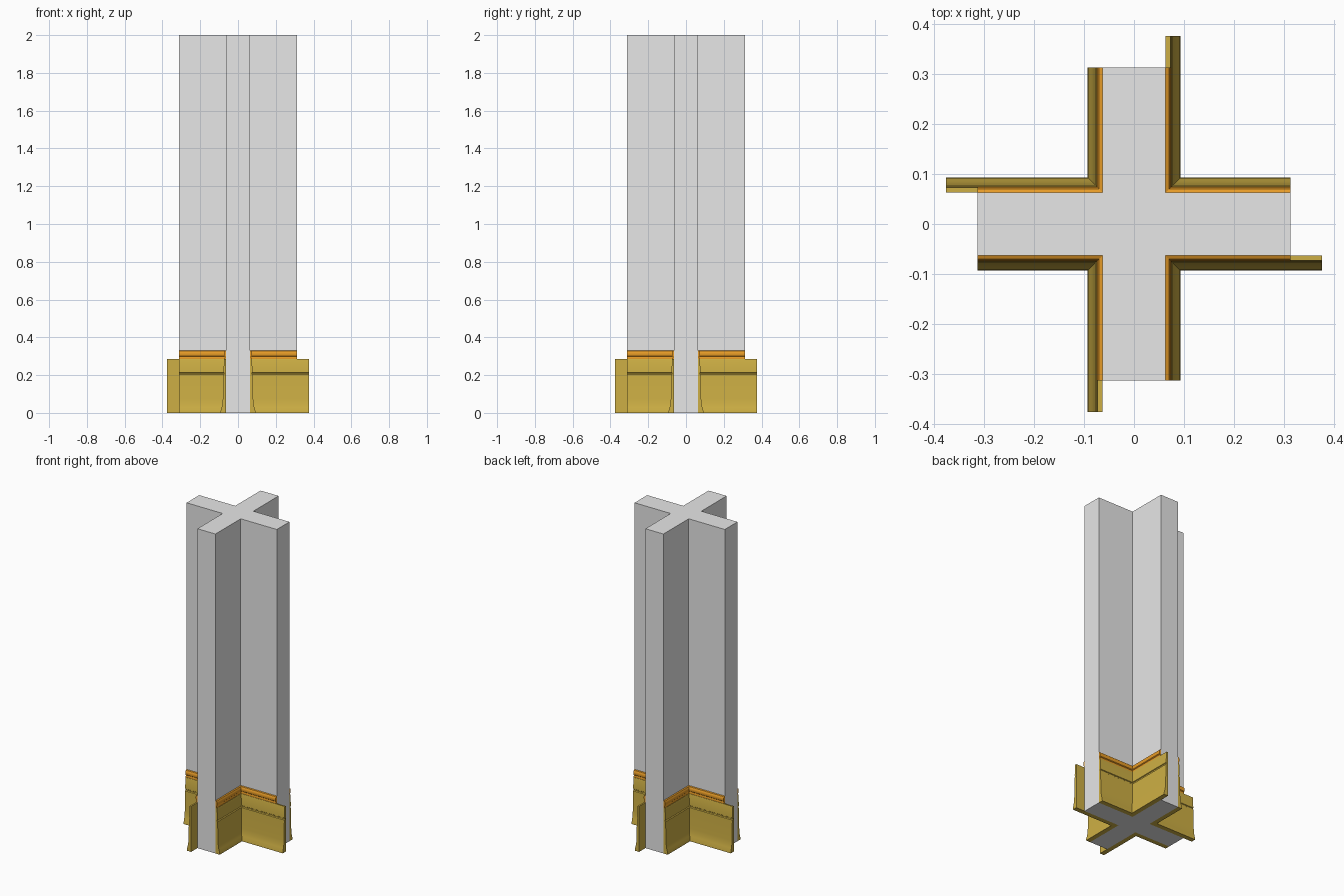
import bpy, bmesh, math
from mathutils import Matrix

if "Cube" in bpy.data.objects:
    bpy.data.objects.remove(bpy.data.objects["Cube"])

W = 0.0625    # half thickness of the walls
L = 0.3125    # arm length of the walls
EXT = 0.375   # overlapping end of the skirting


def material(name, rgb):
    m = bpy.data.materials.new(name)
    m.diffuse_color = (*rgb, 1)
    m.use_nodes = True
    m.node_tree.nodes["Principled BSDF"].inputs["Base Color"].default_value = m.diffuse_color
    return m


grey = material("grey_plaster", (0.8, 0.8, 0.8))
olive = material("olive_wood", (0.615, 0.43, 0.058))
orange = material("orange_wood", (0.8, 0.33, 0.02))


def finish(bm, name, mat, smooth=False):
    bmesh.ops.recalc_face_normals(bm, faces=bm.faces)
    me = bpy.data.meshes.new(name)
    for f in bm.faces:
        f.smooth = smooth
    bm.to_mesh(me)
    bm.free()
    me.materials.append(mat)
    if smooth:
        me.set_sharp_from_angle(angle=math.radians(30))
    ob = bpy.data.objects.new(name, me)
    bpy.context.collection.objects.link(ob)


def moulding(name, profile, long_end, mat, turn):
    """Sweep a (depth, height) profile along both walls of one inner corner."""
    bm = bmesh.new()
    rings = [[], [], []]
    for d, z in profile:
        o = W + d
        for ring, (x, y) in zip(rings, ((long_end, -o), (o, -o), (o, -L))):
            ring.append(bm.verts.new((x, y, z)))
    n = len(profile)
    for a, b in zip(rings, rings[1:]):
        for i in range(n):
            j = (i + 1) % n
            bm.faces.new((a[i], a[j], b[j], b[i]))
    bm.faces.new(rings[0])
    bm.faces.new(rings[2])
    bmesh.ops.rotate(bm, verts=bm.verts, cent=(0, 0, 0),
                     matrix=Matrix.Rotation(turn, 3, 'Z'))
    finish(bm, name, mat, True)


# Crossing walls, extruded from a plus-shaped outline
bm = bmesh.new()
outline = []
for k in range(4):
    r = Matrix.Rotation(k * math.pi / 2, 2)
    for p in ((L, -W), (L, W), (W, W)):
        c, s = math.cos(k * math.pi / 2), math.sin(k * math.pi / 2)
        outline.append(bm.verts.new((c * p[0] - s * p[1], s * p[0] + c * p[1], 0)))
base = bm.faces.new(outline)
top = bmesh.ops.extrude_face_region(bm, geom=[base], use_keep_orig=True)
bmesh.ops.translate(bm, vec=(0, 0, 2),
                    verts=[v for v in top["geom"] if isinstance(v, bmesh.types.BMVert)])
finish(bm, "cross_wall", grey)

# Skirting board with flared foot and a groove; rounded bead on top
board = [(0, 0), (0.03, 0), (0.029, 0.012), (0.024, 0.03), (0.020, 0.05),
         (0.018, 0.075), (0.015, 0.202), (0.010, 0.206), (0.010, 0.212),
         (0.014, 0.215), (0.012, 0.278), (0.010, 0.285), (0, 0.285)]
bead = [(0, 0.285), (0.008, 0.285), (0.0085, 0.29), (0.006, 0.298),
        (0.0105, 0.302), (0.0125, 0.312), (0.011, 0.321), (0.007, 0.328), (0, 0.331)]
for k, corner in enumerate(("front_right", "back_right", "back_left", "front_left")):
    turn = k * math.pi / 2
    moulding("skirting_board_" + corner, board, EXT, olive, turn)
    moulding("skirting_bead_" + corner, bead, L, orange, turn)
